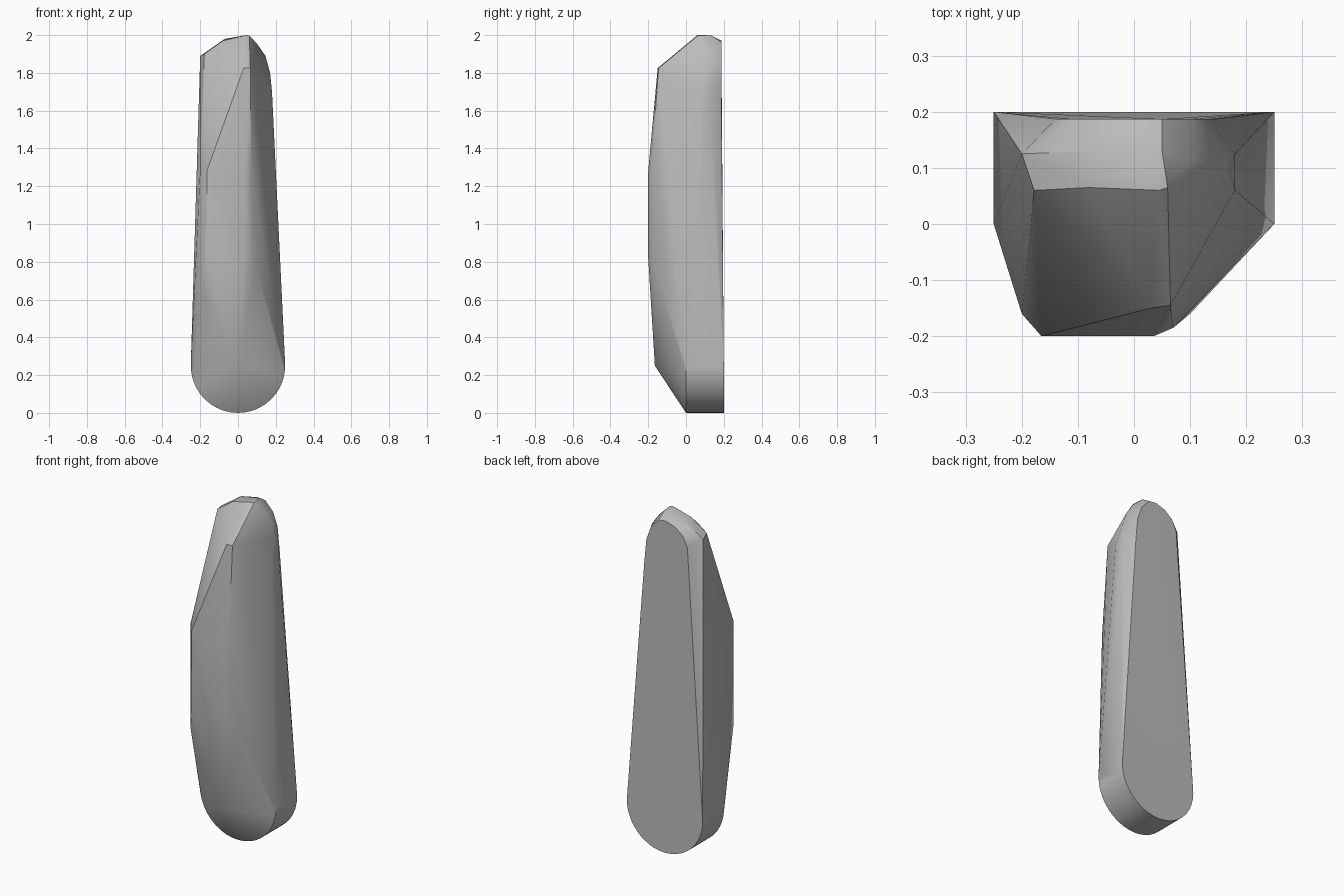
import bpy, bmesh, math

cube = bpy.data.objects.get("Cube")
if cube:
    bpy.data.objects.remove(cube, do_unlink=True)

grey = bpy.data.materials.new("plain_grey")
grey.use_nodes = True
colour = (0.5, 0.5, 0.5, 1)
grey.diffuse_color = colour
grey.node_tree.nodes["Principled BSDF"].inputs["Base Color"].default_value = colour

bm = bmesh.new()


def add(*points):
    for p in points:
        bm.verts.new(p)


# Rounded foot: a half circle drawn at the front rim and at the flat back
R, STEPS = 0.25, 20
for y in (0.0, 0.2):
    for i in range(STEPS + 1):
        a = math.pi + math.pi * i / STEPS
        add((R * math.cos(a), y, R + R * math.sin(a)))

# Front: foot apex, bulging flat, left and right flanks
add((0, -0.165, 0.25))
for z in (0.82, 1.28):
    add((-0.165, -0.2, z), (0.035, -0.2, z), (0.07, -0.185, z))
for z in (0.67, 1.3):
    add((-0.2, -0.16, z))
add((0.1, -0.16, 0.75), (0.095, -0.16, 1.1))

# Front of the head
add((0.03, -0.15, 1.825), (0.065, -0.145, 1.825))

# Crown and side corners of the head
add((-0.2, 0.125, 1.89), (-0.178, 0.06, 1.9), (-0.08, 0.065, 1.97),
    (0.045, 0.06, 2.0), (0.06, 0.065, 1.998), (0.05, 0.13, 2.0),
    (-0.07, 0.13, 1.98), (0.1, 0.11, 1.955), (0.145, 0.11, 1.89),
    (0.17, 0.1, 1.8), (0.18, 0.06, 1.7), (0.18, 0.125, 1.7))

# Rounded top of the flat back
add((-0.14, 0.187, 1.85), (-0.11, 0.187, 1.91), (-0.06, 0.187, 1.95),
    (0.0, 0.187, 1.97), (0.05, 0.187, 1.965), (0.1, 0.187, 1.91),
    (0.13, 0.187, 1.83), (0.143, 0.187, 1.7))

# Wrap the section points in one closed shell
hull = bmesh.ops.convex_hull(bm, input=bm.verts)
spare = {g for g in hull["geom_interior"] + hull["geom_unused"]
         if isinstance(g, bmesh.types.BMVert)}
bmesh.ops.delete(bm, geom=list(spare), context="VERTS")
bmesh.ops.dissolve_limit(bm, angle_limit=math.radians(0.5),
                         verts=bm.verts, edges=bm.edges)
bmesh.ops.recalc_face_normals(bm, faces=bm.faces)

mesh = bpy.data.meshes.new("handle_body")
bm.to_mesh(mesh)
bm.free()
mesh.materials.append(grey)
body = bpy.data.objects.new("handle_body", mesh)
bpy.context.collection.objects.link(body)

# Soft shading across shallow facets, crisp around the flat back
bpy.context.view_layer.objects.active = body
body.select_set(True)
bpy.ops.object.shade_smooth_by_angle(angle=math.radians(30))
